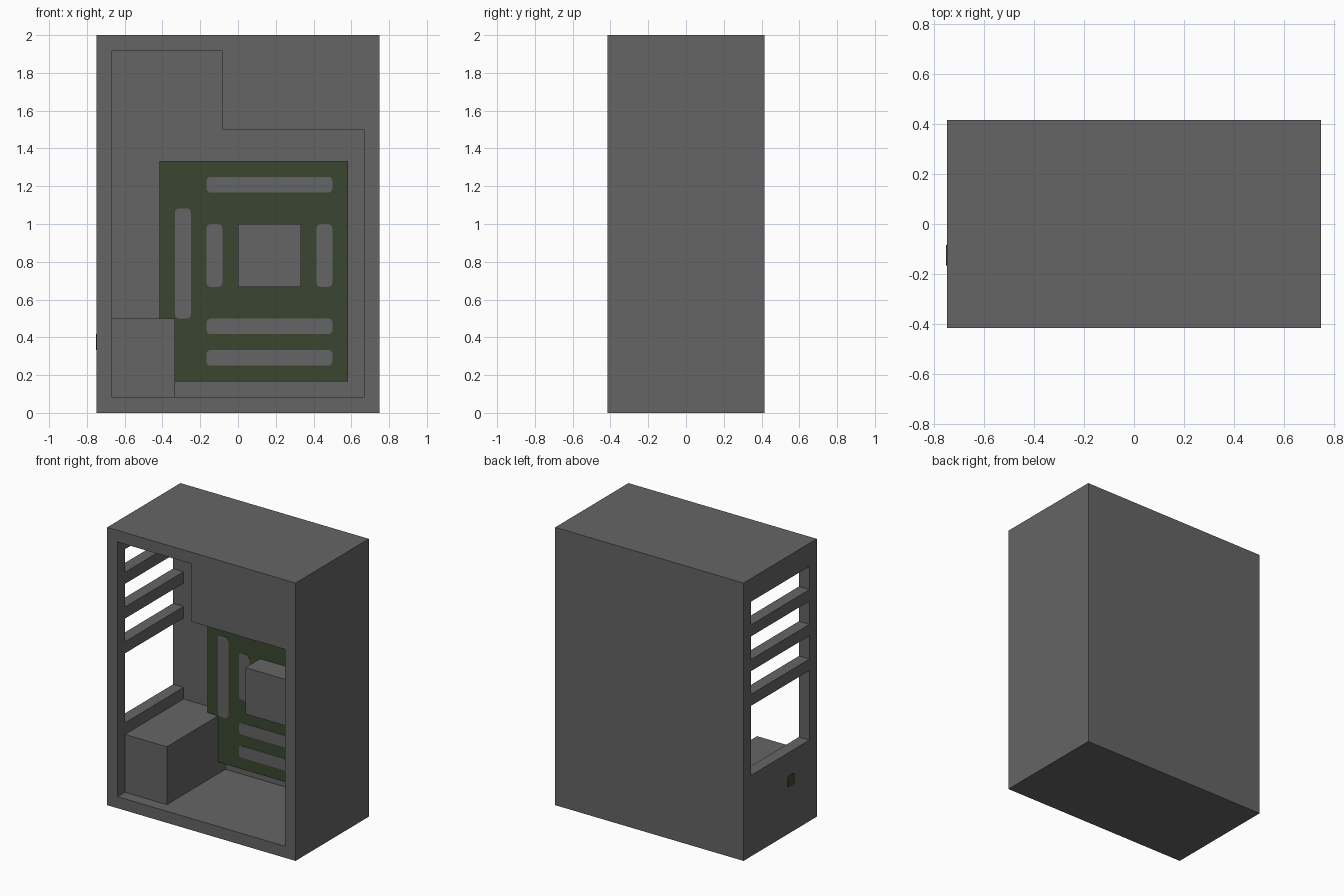
import bpy, bmesh, math
from mathutils import Vector

cube = bpy.data.objects.get("Cube")
if cube:
    bpy.data.objects.remove(cube, do_unlink=True)

U = 1 / 12  # design module: every part sits on this step


def make_material(name, rgb):
    m = bpy.data.materials.new(name)
    m.use_nodes = True
    m.diffuse_color = (*rgb, 1)
    bsdf = m.node_tree.nodes["Principled BSDF"]
    bsdf.inputs["Base Color"].default_value = (*rgb, 1)
    bsdf.inputs["Roughness"].default_value = 0.8
    return m


GREY = make_material("case grey", (0.130, 0.130, 0.130))
GREEN = make_material("board green", (0.043, 0.062, 0.029))


def prism(name, points, direction, material):
    """Extrude a closed planar outline along a direction."""
    bm = bmesh.new()
    face = bm.faces.new([bm.verts.new(p) for p in points])
    top = bmesh.ops.extrude_face_region(bm, geom=[face])["geom"]
    bmesh.ops.translate(bm, vec=Vector(direction),
                        verts=[v for v in top if isinstance(v, bmesh.types.BMVert)])
    bmesh.ops.recalc_face_normals(bm, faces=bm.faces)
    mesh = bpy.data.meshes.new(name)
    bm.to_mesh(mesh)
    bm.free()
    mesh.materials.append(material)
    ob = bpy.data.objects.new(name, mesh)
    bpy.context.scene.collection.objects.link(ob)
    return ob


def box(name, x, y, z, material):
    pts = [(x[0], y[0], z[0]), (x[1], y[0], z[0]), (x[1], y[0], z[1]), (x[0], y[0], z[1])]
    return prism(name, pts, (0, y[1] - y[0], 0), material)


def rounded(a, b, r=0.022, steps=3):
    """Rounded rectangle outline from a span in each of two axes."""
    out = []
    corners = [(a[1] - r, b[1] - r), (a[0] + r, b[1] - r),
               (a[0] + r, b[0] + r), (a[1] - r, b[0] + r)]
    for i, (ca, cb) in enumerate(corners):
        for s in range(steps + 1):
            t = math.pi / 2 * (i + s / steps)
            out.append((ca + r * math.cos(t), cb + r * math.sin(t)))
    return out


def cut(target, cutter):
    cutter.hide_render = True
    mod = target.modifiers.new("cut", "BOOLEAN")
    mod.operation = "DIFFERENCE"
    mod.solver = "EXACT"
    mod.object = cutter
    bpy.context.view_layer.objects.active = target
    bpy.ops.object.modifier_apply(modifier=mod.name)
    bpy.data.objects.remove(cutter, do_unlink=True)


# Case body, hollowed from the front; the upper corner stays solid
case = box("case", (-9 * U, 9 * U), (-5 * U, 5 * U), (0, 24 * U), GREY)
opening = [(-8, 1), (8, 1), (8, 18), (-1, 18), (-1, 23), (-8, 23)]
cut(case, prism("cavity_cutter", [(x * U, -6 * U, z * U) for x, z in opening],
                (0, 10 * U, 0), GREY))

# Drive bay windows through the side wall, leaving slats between
for z0, z1 in [(7, 13), (14, 16), (17, 19), (20, 22)]:
    cut(case, box("bay_cutter", (-10 * U, -7 * U), (-4 * U, 4 * U),
                  (z0 * U, z1 * U), GREY))

# Drive cage in the lower corner, seated slightly into the walls
box("drive_cage", (-8 * U - 0.01, -4 * U), (-4 * U, 4 * U + 0.01),
    (U - 0.01, 6 * U), GREY)

# Circuit board on the back wall, with its processor cooler
box("circuit_board", (-5 * U, 7 * U), (3 * U, 4 * U + 0.01), (2 * U, 16 * U), GREEN)
box("processor_cooler", (0, 4 * U), (U, 3 * U + 0.01), (8 * U, 12 * U), GREY)

# Flush card and memory slots: (x0, x1, z0, z1) in modules
slots = [(-2, 6, 14, 15), (-2, 6, 5, 6), (-2, 6, 3, 4),
         (-4, -3, 6, 13), (-2, -1, 8, 12), (5, 6, 8, 12)]
for i, (x0, x1, z0, z1) in enumerate(slots):
    outline = rounded((x0 * U, x1 * U), (z0 * U, z1 * U))
    prism(f"slot_{i + 1}", [(x, 3 * U - 0.003, z) for x, z in outline],
          (0, 0.006, 0), GREY)

# Power button on the side wall
outline = rounded((-2 * U, -U), (4 * U, 5 * U))
prism("power_button", [(-9 * U - 0.003, y, z) for y, z in outline],
      (0.006, 0, 0), GREEN)
